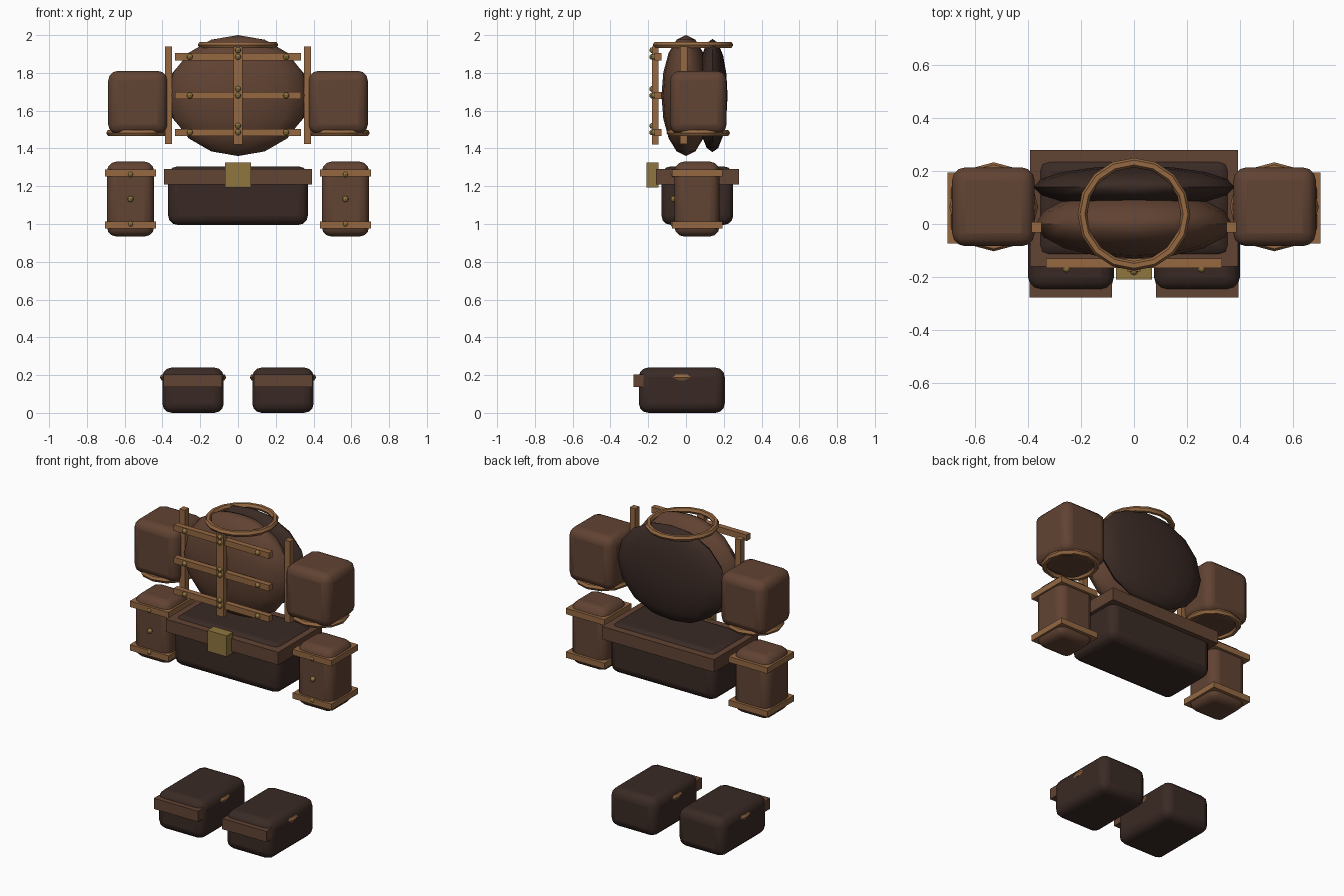
import bpy
from math import pi

if "Cube" in bpy.data.objects:
    bpy.data.objects.remove(bpy.data.objects["Cube"])


def material(name, color):
    m = bpy.data.materials.new(name)
    m.diffuse_color = (*color, 1)
    m.use_nodes = True
    m.node_tree.nodes["Principled BSDF"].inputs["Base Color"].default_value = m.diffuse_color
    return m


LEATHER = material("leather", (0.12, 0.056, 0.033))
DARK = material("dark_leather", (0.042, 0.023, 0.018))
STRAP = material("strap", (0.30, 0.14, 0.055))
BRASS = material("brass", (0.28, 0.18, 0.05))


def finish(name, mat, smooth=True):
    o = bpy.context.object
    o.name = name
    o.data.materials.append(mat)
    if smooth:
        bpy.ops.object.shade_smooth_by_angle(angle=pi / 5)
    return o


def box(name, mat, center, size, bevel=0.0):
    bpy.ops.mesh.primitive_cube_add(size=1, location=center)
    o = bpy.context.object
    o.scale = size
    bpy.ops.object.transform_apply(location=False, rotation=False, scale=True)
    if bevel:
        b = o.modifiers.new("round", 'BEVEL')
        b.width = bevel
        b.segments = 3
    return finish(name, mat, bool(bevel))


def ellipsoid(name, mat, center, radii, segs=16, rings=8):
    bpy.ops.mesh.primitive_uv_sphere_add(segments=segs, ring_count=rings, radius=1, location=center)
    bpy.context.object.scale = radii
    bpy.ops.object.transform_apply(location=False, rotation=False, scale=True)
    return finish(name, mat)


def ring(name, mat, center, major, minor, segs):
    bpy.ops.mesh.primitive_torus_add(location=center, major_radius=major, minor_radius=minor,
                                     major_segments=segs, minor_segments=6)
    return finish(name, mat)


def rivet(name, x, y, z):
    ellipsoid(name, BRASS, (x, y, z), (0.016,) * 3, 8, 6)


# Chest and back shells with collar ring
ellipsoid("chest_shell", LEATHER, (0, 0, 1.68), (0.37, 0.13, 0.32))
ellipsoid("back_shell", DARK, (0, 0.14, 1.68), (0.38, 0.08, 0.30))
ring("collar_ring", STRAP, (0, 0.037, 1.948), 0.195, 0.018, 16)

# Riveted chest harness
box("chest_center_strap", STRAP, (0, -0.162, 1.68), (0.05, 0.035, 0.52))
for z in (1.485, 1.68, 1.885):
    box("chest_cross_strap", STRAP, (0, -0.148, z), (0.666, 0.035, 0.038))
    for x in (-0.255, 0.255):
        rivet("cross_strap_rivet", x, -0.168, z)
    rivet("center_rivet", 0, -0.178, z)
    rivet("center_upper_rivet", 0, -0.178, z + 0.035)

# Belt block with band and buckle
box("waist_block", DARK, (0, 0.06, 1.15), (0.74, 0.38, 0.31), 0.05)
box("belt_band", LEATHER, (0, 0.06, 1.25), (0.785, 0.44, 0.08))
box("belt_buckle", BRASS, (0, -0.178, 1.26), (0.135, 0.064, 0.132))

# Mirrored side parts
for s, side in ((-1, "left"), (1, "right")):
    box(side + "_side_strap", STRAP, (s * 0.368, -0.012, 1.682), (0.038, 0.04, 0.515))

    # Shoulder guard with rim
    box(side + "_shoulder_guard", LEATHER, (s * 0.531, 0.065, 1.643), (0.312, 0.298, 0.335), 0.05)
    ring(side + "_shoulder_rim", STRAP, (s * 0.53, 0.065, 1.482), 0.15, 0.018, 12)

    # Forearm guard with two bands and rivets
    box(side + "_bracer", LEATHER, (s * 0.569, 0.058, 1.132), (0.25, 0.238, 0.396), 0.05)
    for z in (0.995, 1.27):
        box(side + "_bracer_band", STRAP, (s * 0.569, 0.06, z), (0.27, 0.268, 0.037))
    for z in (1.0, 1.132, 1.263):
        rivet(side + "_bracer_rivet", s * 0.569, -0.066, z)

    # Boot with toe strap and ankle ring
    box(side + "_boot", DARK, (s * 0.238, -0.022, 0.12), (0.325, 0.455, 0.24), 0.05)
    box(side + "_boot_strap", LEATHER, (s * 0.239, -0.25, 0.17), (0.31, 0.055, 0.068))
    ring(side + "_boot_ring", STRAP, (s * 0.238, -0.022, 0.188), 0.158, 0.018, 12)
